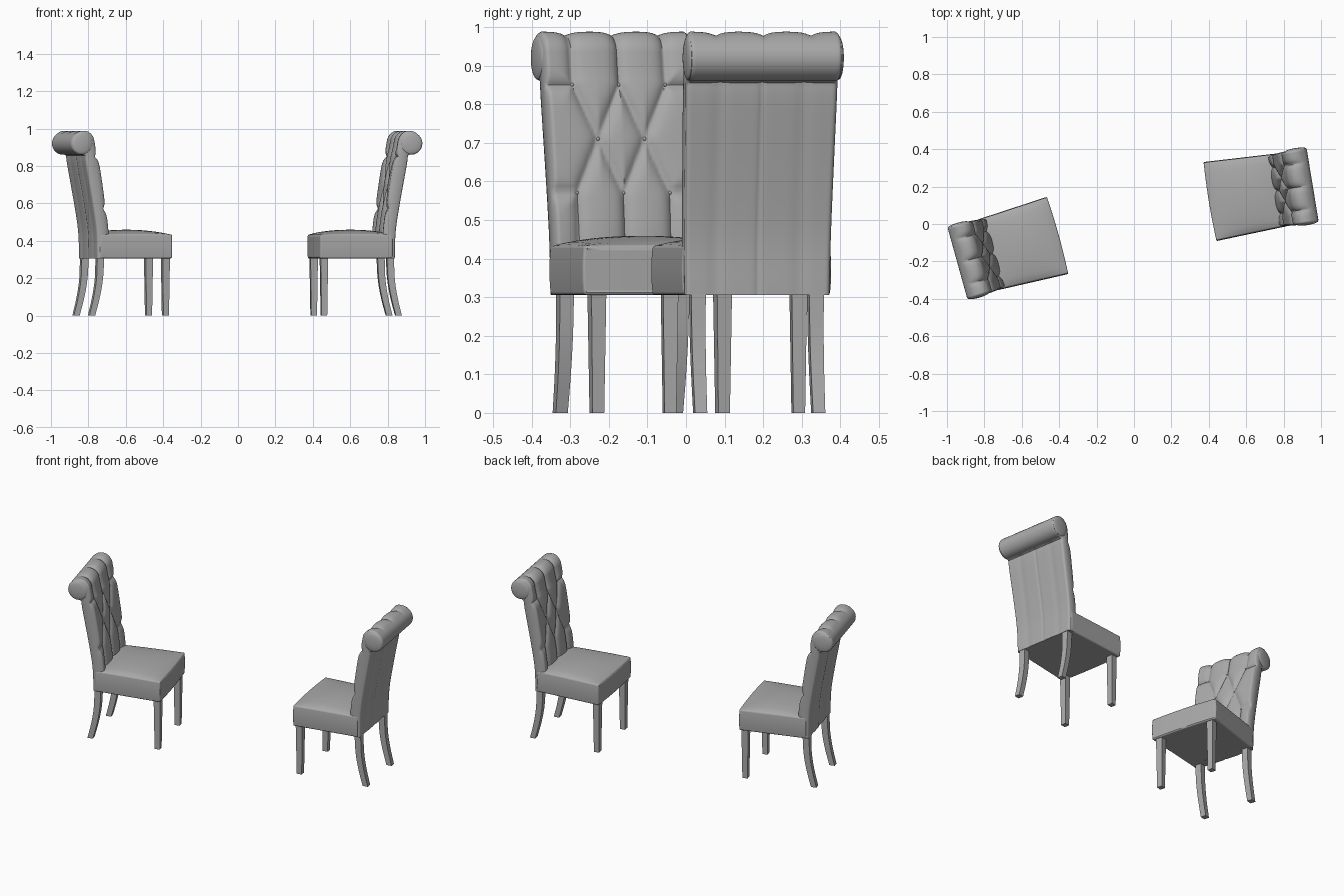
import bpy, bmesh, math
from mathutils import Matrix, Vector

if "Cube" in bpy.data.objects:
    bpy.data.objects.remove(bpy.data.objects["Cube"])

# One grey for upholstery and legs
grey = bpy.data.materials.new("warm grey")
grey.diffuse_color = (0.40, 0.40, 0.40, 1)
grey.use_nodes = True
grey.node_tree.nodes["Principled BSDF"].inputs["Base Color"].default_value = grey.diffuse_color


def finish(bm, name, place, angle=40, bevel=0):
    bmesh.ops.recalc_face_normals(bm, faces=bm.faces)
    mesh = bpy.data.meshes.new(name)
    bm.to_mesh(mesh)
    bm.free()
    mesh.materials.append(grey)
    ob = bpy.data.objects.new(name, mesh)
    ob.matrix_world = place
    bpy.context.collection.objects.link(ob)
    if bevel:
        mod = ob.modifiers.new("rounded edges", 'BEVEL')
        mod.width, mod.segments, mod.limit_method = bevel, 3, 'ANGLE'
        mod.angle_limit = math.radians(50)
    bpy.ops.object.select_all(action='DESELECT')
    ob.select_set(True)
    bpy.context.view_layer.objects.active = ob
    bpy.ops.object.shade_smooth_by_angle(angle=math.radians(angle))
    return ob


def spline(points, steps):
    # Catmull-Rom through the points
    pts = [Vector(p) for p in points]
    pts = [2 * pts[0] - pts[1]] + pts + [2 * pts[-1] - pts[-2]]
    out = []
    for a, b, c, d in zip(pts, pts[1:], pts[2:], pts[3:]):
        for k in range(steps):
            t = k / steps
            out.append(0.5 * (2 * b + (c - a) * t + (2 * a - 5 * b + 4 * c - d) * t * t
                              + (3 * b - a - 3 * c + d) * t ** 3))
    return out + [pts[-2]]


# Local frame: x forward from the rearmost point, y left, z up
ROLL = Vector((0.061, 0.92))
RADIUS = 0.060
FRONT = spline([(0.198, 0.306), (0.199, 0.45), (0.179, 0.6), (0.148, 0.8),
                (0.129, 0.88), (0.117, 0.94)], 13)
ARC = [ROLL + RADIUS * Vector((math.cos(math.radians(a)), math.sin(math.radians(a))))
       for a in range(30, 285, 8)]
BACK = spline([(0.079, 0.855), (0.086, 0.8), (0.122, 0.6), (0.144, 0.45), (0.149, 0.306)], 7)
PROFILE = FRONT + ARC + BACK
LAST_TUFT = len(FRONT) + 12

# Button rows and the creases that join them
TOP, MID, LOW = 0.85, 0.71, 0.57
COLS, HALF = (-0.125, 0, 0.125), (-0.0625, 0.0625)
CREASES = [((c, z), (h, MID)) for c in COLS for h in HALF for z in (TOP, LOW) if abs(c - h) < 0.1]
CREASES += [((c, TOP), (c, 1.1)) for c in COLS] + [((c, LOW), (c, 0.2)) for c in COLS]
CREASES += [((s * 0.125, z), (s * 0.21, z)) for s in (-1, 1) for z in (TOP, LOW)]
CREASES = [(Vector(a), Vector(b)) for a, b in CREASES]
BUTTONS = [(c, z) for c in COLS for z in (TOP, LOW)] + [(h, MID) for h in HALF]


def crease_distance(v, z):
    p, best = Vector((v, z)), 1
    for a, b in CREASES:
        d = b - a
        t = min(1, max(0, (p - a).dot(d) / d.length_squared))
        best = min(best, (p - a - d * t).length)
    return best


def half_width(z):
    return 0.190 + 0.010 * (z - 0.3) / 0.6


def backrest(name, place):
    bm = bmesh.new()
    cols, r, n = 72, 0.012, len(PROFILE)
    rows = []
    for i in range(cols + 1):
        f = -1 + 2 * i / cols
        ring = []
        for k, p in enumerate(PROFILE):
            tan = PROFILE[min(k + 1, n - 1)] - PROFILE[max(k - 1, 0)]
            nrm = Vector((tan.y, -tan.x)).normalized()
            w = half_width(p.y)
            v = f * w
            t = max(0, (abs(v) - (w - r)) / r)
            off = -0.009 * (1 - math.sqrt(max(0, 1 - t * t)))
            if k < LAST_TUFT:      # padded diamonds
                fade = min(1, (LAST_TUFT - k) / 8)
                off += fade * (0.019 * (1 - math.exp(-crease_distance(v, p.y) / 0.016)) - 0.006) * (1 - t * t)
            elif k >= n - len(BACK):   # centre seam and soft pleats
                off -= 0.004 * math.exp(-abs(v) / 0.006)
                off -= 0.003 * math.exp(-((abs(v) - 0.11) / 0.02) ** 2)
            q = p + nrm * off
            ring.append(bm.verts.new((q.x, v, q.y)))
        rows.append(ring)
    for a, b in zip(rows, rows[1:]):
        for k in range(n):
            m = (k + 1) % n
            bm.faces.new((a[k], a[m], b[m], b[k]))
    bm.faces.new(rows[0])
    bm.faces.new(rows[-1])
    finish(bm, name, place, 50)


def domes(name, place):
    # Padded round ends of the top roll
    bm = bmesh.new()
    for s in (-1, 1):
        m = (Matrix.Translation((ROLL.x, s * 0.197, ROLL.y)) @ Matrix.Diagonal((1, 0.2, 1, 1))
             @ Matrix.Rotation(math.pi / 2, 4, 'X'))
        bmesh.ops.create_uvsphere(bm, u_segments=32, v_segments=16, radius=RADIUS - 0.003, matrix=m)
    finish(bm, name, place)


def buttons(name, place):
    bm = bmesh.new()
    for v, z in BUTTONS:
        x = min(FRONT, key=lambda p: abs(p.y - z)).x - 0.005
        bmesh.ops.create_uvsphere(bm, u_segments=12, v_segments=8, radius=0.005,
                                  matrix=Matrix.Translation((x, v, z)))
    finish(bm, name, place)


def seat(name, place):
    # Domed cushion, a little wider in front
    bm = bmesh.new()
    bmesh.ops.create_cube(bm, size=2)
    bmesh.ops.subdivide_edges(bm, edges=bm.edges[:], cuts=19, use_grid_fill=True)
    for vert in bm.verts:
        a, b, c = vert.co
        x = 0.36 + 0.197 * a + (0.006 * (1 - b * b) if a > 0.99 else 0)
        y = b * (0.201 + 0.009 * a)
        z = 0.3695 + 0.0635 * c
        if abs(b) > 0.99:
            y += b * 0.004 * (1 - c * c)
        if c > 0.99:
            z += 0.026 * (1 - a ** 2) ** 0.6 * (1 - b ** 2) ** 0.6 if abs(a) < 1 and abs(b) < 1 else 0
        vert.co = (x, y, z)
    finish(bm, name, place, 35, 0.007)


def leg(name, place, path):
    # Square sections (x, y, z, half size) lofted from top to foot
    bm = bmesh.new()
    rings = [[bm.verts.new((x + h * i, y + h * j, z))
              for i, j in ((-1, -1), (1, -1), (1, 1), (-1, 1))] for x, y, z, h in path]
    for a, b in zip(rings, rings[1:]):
        for k in range(4):
            bm.faces.new((a[k], a[(k + 1) % 4], b[(k + 1) % 4], b[k]))
    bm.faces.new(rings[0])
    bm.faces.new(rings[-1])
    finish(bm, name, place, 30)


def chair(side, x, y, turn):
    place = Matrix.Translation((x, y, 0)) @ Matrix.Rotation(math.radians(turn), 4, 'Z')
    backrest(side + "_chair_backrest", place)
    domes(side + "_chair_roll_ends", place)
    buttons(side + "_chair_buttons", place)
    seat(side + "_chair_seat", place)
    for s, end in ((-1, "a"), (1, "b")):
        leg(f"{side}_chair_front_leg_{end}", place,
            [(0.531, s * 0.169, 0.315, 0.020), (0.531, s * 0.169, 0, 0.0155)])
        curve = spline([(0.171, 0.315), (0.166, 0.2), (0.150, 0.1), (0.125, 0)], 4)
        leg(f"{side}_chair_rear_leg_{end}", place,
            [(p.x, s * 0.155, p.y, 0.016 + 0.01 * p.y) for p in curve])


chair("left", -0.945, -0.21, 15.5)
chair("right", 0.956, 0.21, 189.3)
